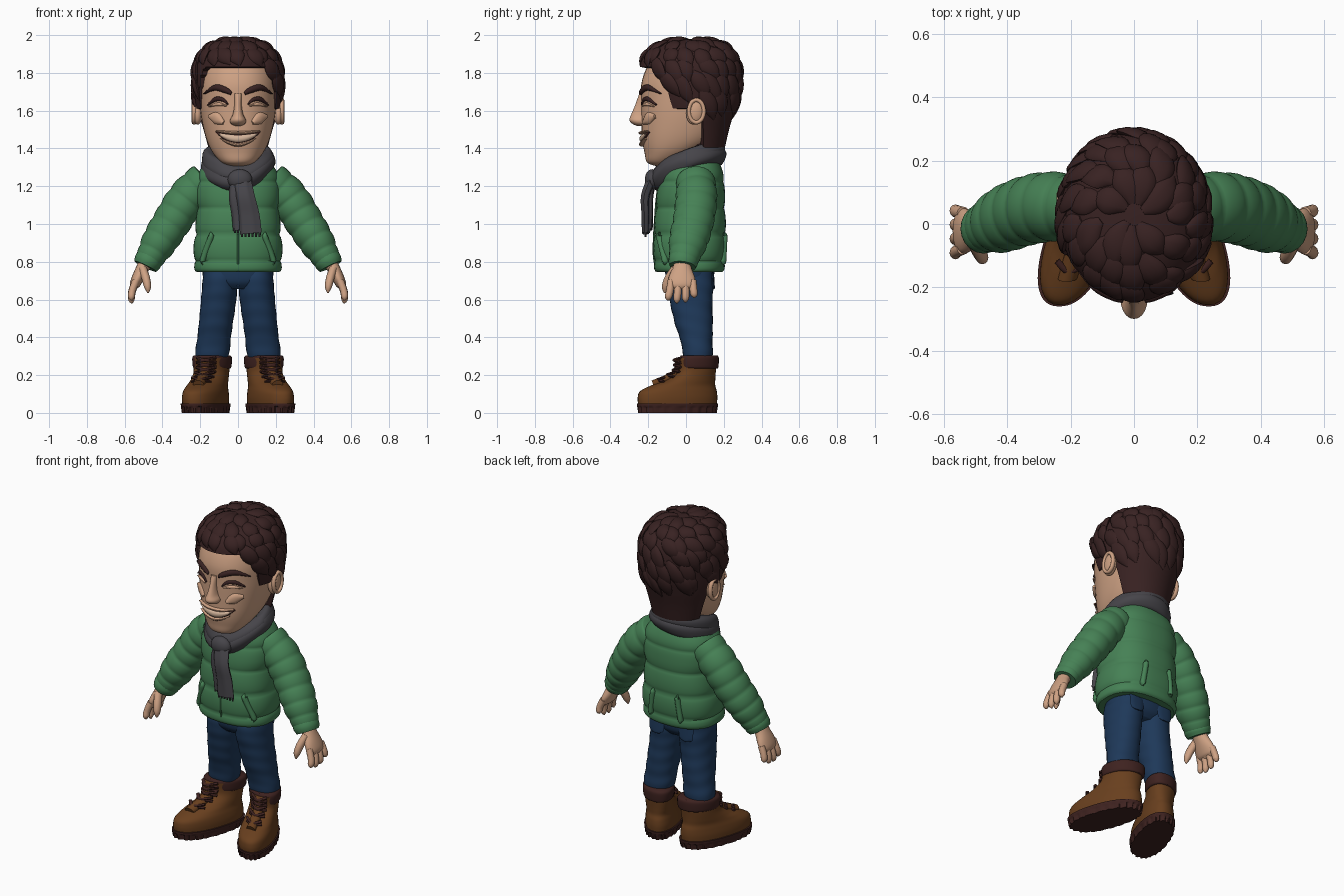
import bpy, bmesh, math, random
from mathutils import Vector, Matrix

random.seed(4)
if "Cube" in bpy.data.objects:
    bpy.data.objects.remove(bpy.data.objects["Cube"])


def material(name, rgb):
    m = bpy.data.materials.new(name)
    m.use_nodes = True
    m.diffuse_color = (*rgb, 1)
    bsdf = m.node_tree.nodes["Principled BSDF"]
    bsdf.inputs["Base Color"].default_value = (*rgb, 1)
    bsdf.inputs["Roughness"].default_value = 0.8
    return m


SKIN = material("skin", (.62, .36, .23))
TEETH = material("teeth", (.66, .46, .33))
HAIR = material("dark_hair", (.040, .016, .016))
GREEN = material("jacket_green", (.061, .22, .091))
SEAM = material("seam_green", (.03, .11, .045))
GREY = material("scarf_grey", (.062, .059, .068))
DENIM = material("denim_blue", (.013, .040, .10))
LEATHER = material("boot_leather", (.14, .050, .013))
SOLE = material("sole_brown", (.048, .016, .014))


def finish(bm, name, mat, mirror=False):
    bmesh.ops.recalc_face_normals(bm, faces=bm.faces)
    me = bpy.data.meshes.new(name)
    bm.to_mesh(me)
    bm.free()
    me.shade_smooth()
    me.set_sharp_from_angle(angle=math.radians(50))
    me.materials.append(mat)
    ob = bpy.data.objects.new(name, me)
    bpy.context.collection.objects.link(ob)
    if mirror:
        ob.modifiers.new("mirror", "MIRROR").use_mirror_merge = False
    return ob


def at(rows, t, closed=False):
    """Smooth interpolation of (x, y, z, a, b) rows."""
    n = len(rows)
    t = t % n if closed else min(max(t, 0), n - 1)
    i = int(t) if closed else min(int(t), n - 2)
    u = t - i
    get = (lambda k: rows[k % n]) if closed else (lambda k: rows[min(max(k, 0), n - 1)])
    return [b + .5 * u * (c - a + u * (2*a - 5*b + 4*c - d + u * (3*(b - c) + d - a)))
            for a, b, c, d in zip(get(i - 1), get(i), get(i + 1), get(i + 2))]


def power(v, p):
    return math.copysign(abs(v) ** (2 / p), v)


def sweep(name, rows, mat, seg=20, steps=5, wide=(1, 0, 0), flat=False,
          closed=False, p=2, puff=None, mirror=False):
    """Skin elliptical sections along a path; flat keeps them level."""
    bm = bmesh.new()
    rings = []
    for k in range(len(rows) * steps if closed else (len(rows) - 1) * steps + 1):
        t = k / steps
        x, y, z, a, b = at(rows, t, closed)
        c = Vector((x, y, z))
        T = Vector((0, 0, 1))
        if not flat:
            T = Vector(at(rows, t + .02, closed)[:3]) - Vector(at(rows, t - .02, closed)[:3])
            T.normalize()
        B = Vector(wide)
        B = (B - T * B.dot(T)).normalized()
        N = T.cross(B)
        ring = []
        for j in range(seg):
            th = math.tau * j / seg
            d = B * max(a, .001) * power(math.cos(th), p) + N * max(b, .001) * power(math.sin(th), p)
            ring.append(bm.verts.new(c + d * (puff(c + d, t, th) if puff else 1)))
        rings.append(ring)
    for r, s in zip(rings, rings[1:] + (rings[:1] if closed else [])):
        for j in range(seg):
            bm.faces.new((r[j], r[(j + 1) % seg], s[(j + 1) % seg], s[j]))
    if not closed:
        bm.faces.new(rings[0])
        bm.faces.new(rings[-1])
    return finish(bm, name, mat, mirror)


def stack(cx, *levels):
    """Level sections given as (z, centre y, half width, half depth)."""
    return [(cx, y, z, a, b) for z, y, a, b in levels]


def ball(name, loc, size, mat, tilt=0, mirror=False):
    bm = bmesh.new()
    bmesh.ops.create_uvsphere(bm, u_segments=24, v_segments=14, radius=1)
    m = Matrix.Translation(loc) @ Matrix.Rotation(tilt, 4, 'X') @ Matrix.Diagonal((*size, 1))
    bm.transform(m)
    return finish(bm, name, mat, mirror)


def front(rows, x, z, p=2, side=-1):
    """Depth of a level-section shape's front (or back) at x, z."""
    n = len(rows) - 1
    r = min((at(rows, n * k / 150) for k in range(151)), key=lambda q: abs(q[2] - z))
    return r[1] + side * r[4] * max(0, 1 - abs((x - r[0]) / r[3]) ** p) ** (1 / p)


def line_on(name, rows, pts, depth, mat, p=2, side=-1, wide=(0, 0, 1), mirror=False):
    """A tapered strip lying on a shape; pts are (x, z, half width)."""
    path = [(x, front(rows, x, z, p, side), z, r, depth) for x, z, r in pts]
    return sweep(name, path, mat, 10, 5, wide, mirror=mirror)


# head, nose and ears
head = stack(0, (1.305, -.12, .03, .03), (1.325, -.12, .085, .085), (1.38, -.075, .135, .145),
             (1.45, -.03, .168, .203), (1.55, 0, .192, .236), (1.65, .015, .204, .252),
             (1.75, .02, .205, .255), (1.85, .03, .185, .225), (1.92, .03, .12, .15))
sweep("head", head, SKIN, 40, 6, flat=True, p=2.2)
sweep("nose", stack(0, (1.518, -.235, .012, .02), (1.53, -.238, .036, .045), (1.55, -.24, .042, .06),
                    (1.58, -.24, .028, .05), (1.63, -.235, .019, .034), (1.69, -.228, .02, .02)),
      SKIN, flat=True)
sweep("neck", stack(0, (1.25, .03, .11, .11), (1.45, .03, .11, .11)), SKIN, flat=True)
ball("ear", (.214, .05, 1.595), (.028, .048, .07), SKIN, -.2, True)
sweep("ear_rim", [(.232, .055 + .04 * math.cos(i * .785), 1.597 + .06 * math.sin(i * .785), .013, .011)
                  for i in range(8)], SKIN, 10, 4, closed=True, mirror=True)

# face details
def face(name, pts, depth, mat, mirror=False):
    line_on(name, head, pts, depth, mat, 2.2, mirror=mirror)

face("eyebrow", [(.035, 1.69, .008), (.065, 1.708, .016), (.12, 1.722, .016), (.175, 1.69, .003)], .014, HAIR, True)
face("smiling_eye", [(.052, 1.632, .003), (.08, 1.658, .01), (.12, 1.66, .012), (.158, 1.63, .004)], .009, HAIR, True)
face("lower_lid", [(.06, 1.625, .003), (.105, 1.634, .009), (.15, 1.622, .003)], .011, SKIN, True)
face("cheek", [(.075, 1.535, .01), (.115, 1.56, .032), (.15, 1.57, .01)], .014, SKIN, True)
face("mouth_line", [(-.115, 1.487, .004), (-.06, 1.46, .02), (0, 1.45, .025), (.06, 1.46, .02), (.115, 1.487, .004)], .008, SOLE)
face("teeth", [(-.1, 1.478, .003), (-.055, 1.46, .016), (0, 1.451, .02), (.055, 1.46, .016), (.1, 1.478, .003)], .014, TEETH)
face("upper_lip", [(-.11, 1.492, .004), (-.05, 1.484, .009), (0, 1.482, .009), (.05, 1.484, .009), (.11, 1.492, .004)], .018, SKIN)
face("lower_lip", [(-.09, 1.452, .003), (-.045, 1.43, .009), (0, 1.42, .011), (.045, 1.43, .009), (.09, 1.452, .003)], .02, SKIN)
ball("chin", (0, -.175, 1.355), (.06, .04, .035), SKIN)

# hair cap, tucked under the skin wherever the face is bare
cap = stack(0, (1.40, .06, .16, .145), (1.5, .05, .188, .178), (1.6, .035, .218, .222), (1.7, .024, .23, .26),
            (1.8, .02, .232, .268), (1.88, .022, .21, .25), (1.94, .028, .162, .195), (1.972, .03, .09, .11),
            (1.98, .03, .01, .012))


def is_hair(q):
    if q.z > 1.83:
        return True
    return q.y > (-.07 - (q.z - 1.61) * .4 if q.z > 1.61 else .085)


sweep("hair_cap", cap, HAIR, 80, 8, flat=True, puff=lambda q, t, th: 1 if is_hair(q) else .8)


def on_cap(th, t):
    x, y, z, a, b = at(cap, t)
    return Vector((a * math.cos(th), y + b * math.sin(th), z))


# overlapping locks combed down from the crown
for start, count in ((7.7, 7), (6.8, 13), (5.9, 17), (5.0, 19), (4.1, 19), (3.3, 17)):
    for i in range(count):
        th = math.tau * (i + random.uniform(.2, .8)) / count + start
        length = random.uniform(1.3, 1.8)
        turn = random.uniform(.15, .45)
        if not is_hair(on_cap(th + turn, start - length * .8)):
            continue
        path = []
        for k, r in enumerate((.012, .036, .044, .034, .004)):
            q = on_cap(th + turn * k / 4, start - length * k / 4)
            path.append((*q, r, r * .42))
        sweep("hair_lock", path, HAIR, 10, 3, (-math.sin(th), math.cos(th), 0))

# quilted jacket
torso = stack(0, (.745, .018, .215, .17), (.775, .018, .23, .186), (.9, .02, .23, .19), (1.05, .022, .217, .184),
              (1.15, .025, .222, .178), (1.24, .03, .22, .17), (1.31, .03, .18, .15), (1.37, .03, .12, .12))
sweep("jacket_body", torso, GREEN, 48, 10, flat=True, p=2.4,
      puff=lambda q, t, th: .96 + .06 * abs(math.sin(math.pi * (q.z - .805) / .14)) ** .5)
arm = [(.165, .05, 1.235, .1, .1), (.265, .055, 1.14, .108, .103), (.345, .04, 1.02, .107, .1),
       (.42, .01, .9, .1, .092), (.478, -.015, .8, .072, .068)]
sweep("jacket_sleeve", arm, GREEN, 28, 16, (0, 1, 0), mirror=True,
      puff=lambda q, t, th: .94 + .09 * abs(math.sin(math.pi * t * 1.75)) ** .5)
sweep("sleeve_cuff", [(.462, -.01, .83, .075, .07), (.478, -.015, .80, .079, .073), (.49, -.018, .775, .07, .064)],
      GREEN, wide=(0, 1, 0), mirror=True)
line_on("jacket_zip", torso, [(0, .75 + .09 * k, .006) for k in range(6)], .006, SEAM, 2.4, wide=(1, 0, 0))
for name, x0, x1, side in (("front_pocket", .185, .145, -1), ("back_pocket_welt", .1, .085, 1)):
    line_on(name, torso, [(x0, .8, .012), (x0, .815, .016), (x1, .925, .016), (x1, .94, .012)],
            .018, GREEN, 2.4, side, (1, 0, 0), True)

# hands
sweep("palm", [(.472, -.018, .83, .045, .04), (.50, -.02, .775, .048, .035), (.53, -.022, .715, .07, .032),
               (.548, -.022, .675, .068, .026), (.552, -.022, .655, .045, .012)], SKIN, wide=(0, 1, 0), mirror=True)
for i, length in enumerate((.085, .1, .095, .07)):
    y = -.078 + .038 * i
    sweep("finger", [(.54, y, .70, .019, .02), (.56, y * 1.1, .68 - length * .4, .02, .019),
                     (.564, y * 1.2, .68 - length * .8, .018, .017), (.56, y * 1.2, .68 - length, .004, .004)],
          SKIN, 12, 4, (0, 1, 0), mirror=True)
sweep("thumb", [(.505, -.055, .765, .024, .022), (.487, -.09, .71, .025, .022), (.478, -.108, .665, .02, .018),
                (.476, -.113, .635, .004, .004)], SKIN, 12, 4, (0, 1, 0), mirror=True)

# scarf: two wraps, a knot and hanging ends
for name, size, lean, drop in (("scarf_wrap", 1, 0, 0), ("scarf_overwrap", 1.04, .02, -.03)):
    loop = []
    for i in range(10):
        c, s = math.cos(math.tau * i / 10), math.sin(math.tau * i / 10)
        z = 1.345 + drop + .05 * s + lean * c - .04 * max(0, -s) ** 3
        loop.append((.152 * size * c, .012 + .155 * size * s, z, .05, .04))
    sweep(name, loop, GREY, 24, 6, (0, 0, 1), closed=True,
          puff=lambda q, t, th: 1 + .05 * math.sin(4 * th + t))
ball("scarf_knot", (.01, -.178, 1.235), (.065, .04, .055), GREY)
for name, x, y, low, w in (("scarf_end", .068, -.215, .95, .056), ("scarf_under_end", .025, -.195, .97, .05)):
    sweep(name, [(.015, -.175, 1.25, .05, .025), (x - .03, y, 1.15, w * .85, .022), (x - .01, y, 1.05, w * .95, .02),
                 (x, y, low, w, .018)], GREY, 24, 6, puff=lambda q, t, th: 1 + .07 * math.sin(6 * th))
    for k in range(6):
        fx = x + w * (k - 2.5) / 3
        sweep("scarf_fringe", [(fx, y, low + .01, .007, .008), (fx, y, low - .018, .005, .006)], GREY, 6, 2)

# jeans
hips = stack(0, (.655, .02, .12, .09), (.69, .02, .175, .12), (.74, .02, .188, .13), (.80, .02, .19, .13))
sweep("jeans_hips", hips, DENIM, 32, flat=True, p=2.3)
leg = stack(0, (.27, .068, .08, .072), (.32, .062, .091, .08), (.38, .056, .089, .084), (.47, .042, .09, .1),
            (.58, .028, .093, .112), (.68, .02, .093, .125), (.75, .02, .085, .12))
leg = [(.142 - .046 * min(1, (r[2] - .27) / .38), *r[1:]) for r in leg]
sweep("jeans_leg", leg, DENIM, 28, 8, flat=True, p=2.2, mirror=True,
      puff=lambda q, t, th: 1 + .012 * math.sin(q.z * 75 + 2 * math.sin(th)))
line_on("jeans_back_pocket", leg, [(.1, .655, .012), (.1, .67, .045), (.1, .74, .05)], .008, DENIM, 2.2, 1, (1, 0, 0), True)
line_on("jeans_fly", hips, [(0, .67, .006), (0, .77, .012)], .005, DENIM, 2.3, wide=(1, 0, 0))


# boots, with the toes turned out
def toe_out(ob):
    for v in ob.data.vertices:
        v.co.x += (.06 - v.co.y) * .3


boot = stack(.14, (.04, -.045, .102, .208), (.08, -.045, .104, .211), (.115, -.04, .1, .203), (.145, -.015, .093, .17),
             (.175, .025, .09, .13), (.22, .058, .088, .1), (.29, .062, .09, .103))
toe_out(sweep("boot", boot, LEATHER, 36, 6, flat=True, p=2.2, mirror=True))
toe_out(sweep("boot_sole", stack(.14, (0, -.045, .104, .208), (.03, -.045, .108, .213), (.05, -.045, .11, .215)),
              SOLE, 96, 4, flat=True, p=2.3, mirror=True,
              puff=lambda q, t, th: .95 if t < 1.2 and math.sin(24 * th) > 0 else 1))
toe_out(sweep("boot_collar", stack(.14, (.235, .07, .088, .098), (.245, .07, .096, .102), (.29, .07, .099, .104),
                                   (.305, .07, .09, .096)), SOLE, 32, 4, flat=True, p=2.2, mirror=True))
toe_out(line_on("boot_tongue", boot, [(.14, .15, .03), (.14, .2, .034), (.14, .25, .038), (.14, .29, .042)],
                .024, LEATHER, 2.2, wide=(1, 0, 0), mirror=True))
for k in range(5):
    z = .165 + .026 * k
    y = front(boot, .14, z, 2.2)
    for s in (-1, 1):
        toe_out(sweep("boot_lace", [(.14 - .05 * s, y + .01, z, .007, .009), (.14, y - .024, z + .01, .008, .009),
                                    (.14 + .05 * s, y + .01, z + .022, .007, .009)], SOLE, 8, 4, (0, 0, 1), mirror=True))
